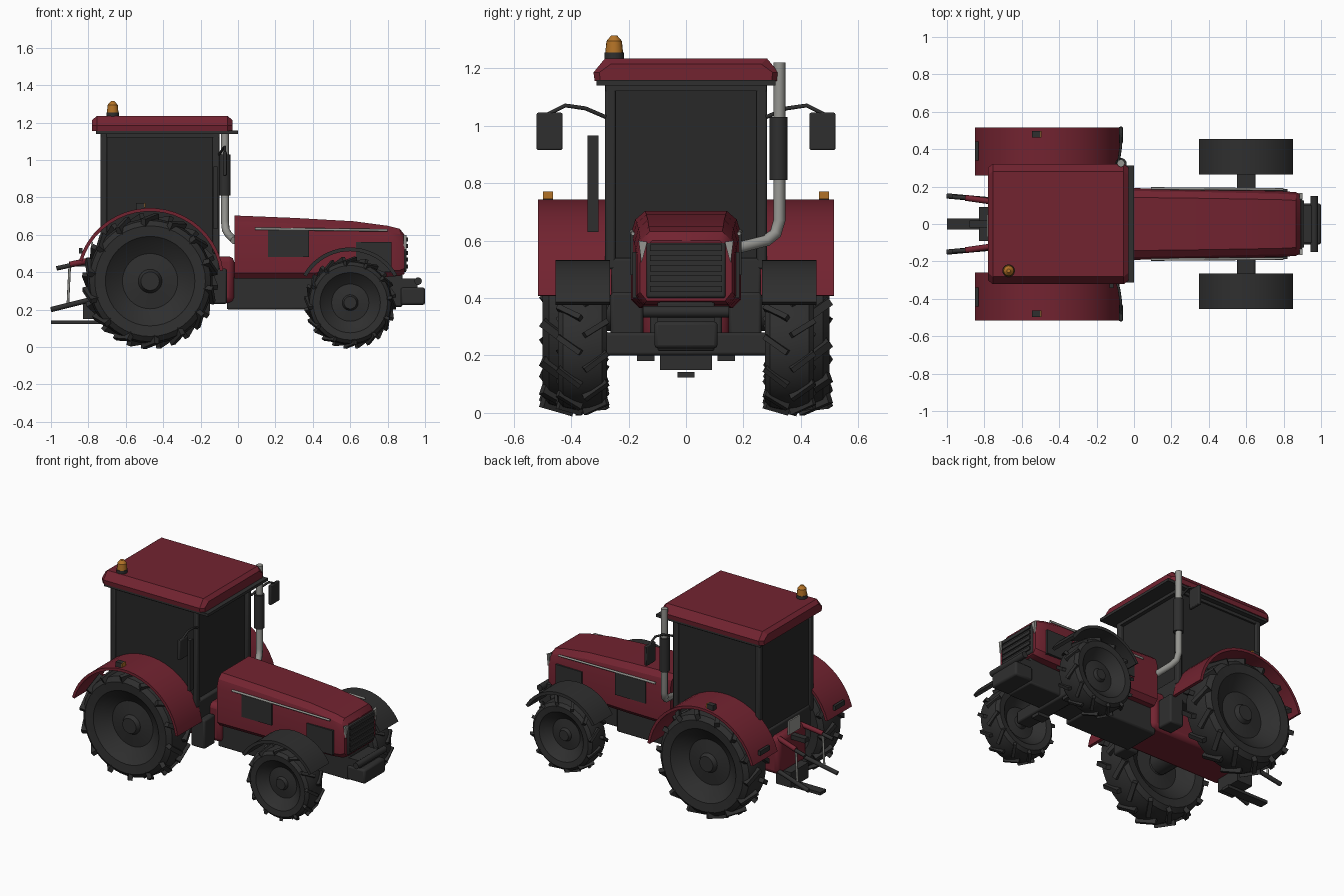
import bpy, bmesh, math
from mathutils import Matrix, Vector

cube = bpy.data.objects.get("Cube")
if cube:
    bpy.data.objects.remove(cube)


def material(name, r, g, b):
    m = bpy.data.materials.new(name)
    m.use_nodes = True
    m.diffuse_color = (r, g, b, 1)
    m.node_tree.nodes["Principled BSDF"].inputs["Base Color"].default_value = (r, g, b, 1)
    return m


RED = material("dark red paint", .17, .017, .03)
DARK = material("charcoal", .028, .028, .028)
GLASS = material("tinted glass", .021, .021, .021)
METAL = material("grey metal", .30, .30, .28)
AMBER = material("amber", .45, .17, .02)


def finish(name, bm, mat, bevel=0, angle=30):
    bmesh.ops.recalc_face_normals(bm, faces=bm.faces)
    me = bpy.data.meshes.new(name)
    bm.to_mesh(me)
    bm.free()
    me.materials.append(mat)
    me.shade_smooth()
    me.set_sharp_from_angle(angle=math.radians(angle))
    o = bpy.data.objects.new(name, me)
    bpy.context.collection.objects.link(o)
    if bevel:
        mod = o.modifiers.new("edge", 'BEVEL')
        mod.width, mod.segments = bevel, 2
        mod.limit_method = 'ANGLE'
    return o


def box(name, x, y, z, mat, bevel=0):
    """Box from (min, max) ranges on each axis."""
    bm = bmesh.new()
    mid = Vector([(a + b) / 2 for a, b in (x, y, z)])
    size = [b - a for a, b in (x, y, z)]
    bmesh.ops.create_cube(bm, size=1, matrix=Matrix.Translation(mid) @ Matrix.Diagonal((*size, 1)))
    return finish(name, bm, mat, bevel)


def pair(name, x, y, z, mat, bevel=0):
    box("left_" + name, x, y, z, mat, bevel)
    box("right_" + name, x, (-y[1], -y[0]), z, mat, bevel)


def loft(name, rings, mat, bevel=0, closed=False):
    bm = bmesh.new()
    loops = [[bm.verts.new(p) for p in r] for r in rings]
    n = len(loops[0])
    for a, b in zip(loops, loops[1:]):
        for i in range(n):
            j = (i + 1) % n
            bm.faces.new((a[i], a[j], b[j], b[i]))
    bm.faces.new(loops[0])
    bm.faces.new(loops[-1])
    return finish(name, bm, mat, bevel)


def tube(name, points, radius, mat):
    cu = bpy.data.curves.new(name, 'CURVE')
    cu.dimensions, cu.bevel_depth, cu.bevel_resolution, cu.use_fill_caps = '3D', radius, 2, True
    s = cu.splines.new('POLY')
    s.points.add(len(points) - 1)
    for p, c in zip(s.points, points):
        p.co = (*c, 1)
    cu.materials.append(mat)
    o = bpy.data.objects.new(name, cu)
    bpy.context.collection.objects.link(o)
    return o


def cylinder(name, centre, r1, r2, depth, mat, axis='Z', seg=16):
    bm = bmesh.new()
    turn = Matrix.Rotation(math.pi / 2, 4, 'X') if axis == 'Y' else Matrix()
    bmesh.ops.create_cone(bm, cap_ends=True, segments=seg, radius1=r1, radius2=r2, depth=depth,
                          matrix=Matrix.Translation(centre) @ turn)
    return finish(name, bm, mat)


# Wheels: turned profile (offset, radius as fractions) with slanted lugs
HALF = [(.62, 0), (.62, .14), (.4, .18), (.3, .42), (.62, .58), (.9, .68), (.95, .84), (.75, .92), (.3, .95)]


def wheel(name, x, y, radius, width, lugs):
    bm = bmesh.new()
    prof = HALF + [(-o, r) for o, r in reversed(HALF)]
    vs = [bm.verts.new((0, o * width, r * radius)) for o, r in prof]
    es = [bm.edges.new(e) for e in zip(vs, vs[1:])]
    bmesh.ops.spin(bm, geom=vs + es, cent=(0, 0, 0), axis=(0, 1, 0), angle=math.tau, steps=40, use_merge=True)
    bmesh.ops.remove_doubles(bm, verts=bm.verts, dist=.0001)
    for i in range(lugs * 2):
        side = 1 if i % 2 else -1
        m = (Matrix.Rotation(math.pi * i / lugs, 4, 'Y')
             @ Matrix.Translation((0, side * width * .5, radius * .925))
             @ Matrix.Rotation(-side * .28, 4, 'X') @ Matrix.Rotation(side * .6, 4, 'Z')
             @ Matrix.Diagonal((radius * .08, width * 1.1, radius * .13, 1)))
        bmesh.ops.create_cube(bm, size=1, matrix=m)
    o = finish(name, bm, DARK)
    o.location = (x, y, radius)


def fender(name, centre, a, b, start, end, y0, y1, thick, mat):
    rings = []
    for i in range(21):
        t = math.radians(start + (end - start) * i / 20)
        c, s = math.cos(t), math.sin(t)
        rings.append([(centre[0] + (a - d) * c, y, centre[1] + (b - d) * s)
                      for d, y in ((0, y0), (0, y1), (thick, y1), (thick, y0))])
    loft(name, rings, mat)


for side, s in (("left_", 1), ("right_", -1)):
    wheel(side + "rear_wheel", -.47, s * .39, .352, .115, 14)
    wheel(side + "front_wheel", .6, s * .36, .237, .09, 12)
    fender(side + "rear_fender", (-.47, .355), .395, .388, 8, 164, s * .26, s * .515, .018, RED)
    fender(side + "front_fender", (.6, .24), .29, .292, 30, 150, s * .265, s * .455, .02, DARK)
    # Mirrors on bent arms
    tube(side + "mirror_arm", [(-.1, s * .28, 1.03), (-.08, s * .35, 1.06), (-.07, s * .42, 1.07),
                               (-.07, s * .48, 1.04)], .007, DARK)
    # Headlamps beside the grille
    loft(side + "headlamp", [[(x, s * .165, .6), (x, s * .135, .595), (x, s * .155, .52)]
                             for x in (.885, .9)], METAL)
    # Trim strip, hitch arms and lift rods
    tube(side + "hood_trim", [(.09, s * .19, .632), (.8, s * .185, .624)], .007, METAL)
    tube(side + "lower_hitch_arm", [(-1, s * .15, .2), (-.72, s * .125, .27)], .014, DARK)
    tube(side + "lift_arm", [(-.97, s * .145, .42), (-.88, s * .14, .44)], .012, DARK)
    tube(side + "lift_arm_root", [(-.9, s * .14, .44), (-.76, s * .12, .47)], .016, RED)
    tube(side + "lift_rod", [(-.91, s * .14, .22), (-.9, s * .14, .43)], .007, METAL)

pair("mirror", (-.08, -.06), (.43, .52), (.915, 1.045), DARK, .005)
pair("fender_lamp", (-.545, -.5), (.463, .497), (.735, .77), DARK)
pair("fender_lamp_lens", (-.5, -.494), (.463, .497), (.745, .77), AMBER)
pair("tail_lamp", (-.85, -.832), (.34, .44), (.5, .53), DARK)
pair("step_tank", (-.16, -.06), (.15, .262), (.23, .42), DARK, .01)
pair("front_hood_panel", (.63, .82), (.16, .187), (.4, .56), DARK)
pair("side_vent", (.16, .38), (.17, .194), (.48, .625), DARK)

# Hood lofted along its length: (x, half width, top height, base height)
rings = []
for x, w, top, base in ((-.02, .192, .703, .365), (.3, .187, .69, .365), (.62, .18, .672, .37),
                        (.8, .175, .648, .375), (.865, .17, .632, .38), (.89, .16, .6, .39)):
    half = [(w * .85, base), (w, base + .03), (w, top - .08), (w * .92, top - .03), (w * .74, top)]
    rings.append([(x, y, z) for y, z in half] + [(x, -y, z) for y, z in reversed(half)])
loft("hood", rings, RED)
box("grille", (.87, .9), (-.138, .138), (.4, .592), DARK, .008)
for i in range(5):
    z = .42 + i * .036
    box("grille_slat_%d" % (i + 1), (.895, .908), (-.125, .125), (z, z + .022), DARK)

# Chassis, transmission and axles
box("chassis", (-.06, .42), (-.125, .125), (.2, .375), DARK, .01)
box("front_chassis", (.4, .88), (-.1, .1), (.215, .39), DARK, .01)
box("transmission", (-.78, -.02), (-.15, .15), (.235, .485), RED, .03)
box("front_axle", (.55, .65), (-.3, .3), (.2, .28), DARK, .01)
pair("axle_pivot", (.56, .64), (.11, .17), (.18, .25), DARK)
cylinder("rear_axle", (-.47, 0, .355), .07, .07, .66, DARK, 'Y')
box("front_weight", (.87, 1), (-.11, .11), (.225, .318), DARK, .012)
cylinder("bumper_bar", (.963, 0, .352), .02, .02, .3, DARK, 'Y')
box("bumper_bracket", (.87, .96), (-.1, .1), (.315, .365), DARK)

# Rear hitch
box("drawbar", (-1, -.7), (-.03, .03), (.123, .142), DARK)
box("hitch_block", (-.83, -.72), (-.09, .09), (.15, .25), DARK)
box("top_link", (-.88, -.76), (-.02, .02), (.43, .46), DARK)
box("hitch_plate", (-.785, -.775), (-.07, .05), (.47, .56), METAL)

# Cab: glass body, corner posts, rails and roof
box("cab_glass", (-.72, -.125), (-.268, .268), (.5, 1.14), GLASS)
box("cab_base", (-.73, -.1), (-.262, .262), (.4, .54), DARK, .01)
for i, x in enumerate((-.735, -.135)):
    pair("cab_post_%d" % (i + 1), (x, x + .035), (.245, .282), (.5, 1.145), DARK, .008)
box("cab_top_rail", (-.735, -.1), (-.28, .28), (1.12, 1.15), DARK)
box("roof_underside", (-.76, 0), (-.312, .312), (1.14, 1.158), DARK)


def roof_ring(x, drop):
    half = [(.318 - drop, 1.156), (.322 - drop, 1.185), (.282 - drop, 1.234 - drop)]
    return [(x, y, z) for y, z in half] + [(x, -y, z) for y, z in reversed(half)]


loft("roof", [roof_ring(-.78, .02), roof_ring(-.755, 0), roof_ring(-.055, 0), roof_ring(-.03, .02)], RED)
box("grab_rail", (-.13, -.11), (-.342, -.305), (.63, .965), DARK)

# Warning beacon
cylinder("beacon_base", (-.67, -.25, 1.242), .034, .034, .024, DARK)
cylinder("beacon_lens", (-.67, -.25, 1.273), .031, .027, .042, AMBER)
cylinder("beacon_cap", (-.67, -.25, 1.304), .027, .01, .02, AMBER)

# Exhaust stack
tube("exhaust_pipe", [(-.07, .325, 1.22), (-.07, .325, .67), (-.065, .312, .625), (-.05, .28, .6),
                      (-.02, .16, .57)], .021, METAL)
cylinder("exhaust_muffler", (-.07, .322, .92), .031, .031, .22, DARK)
